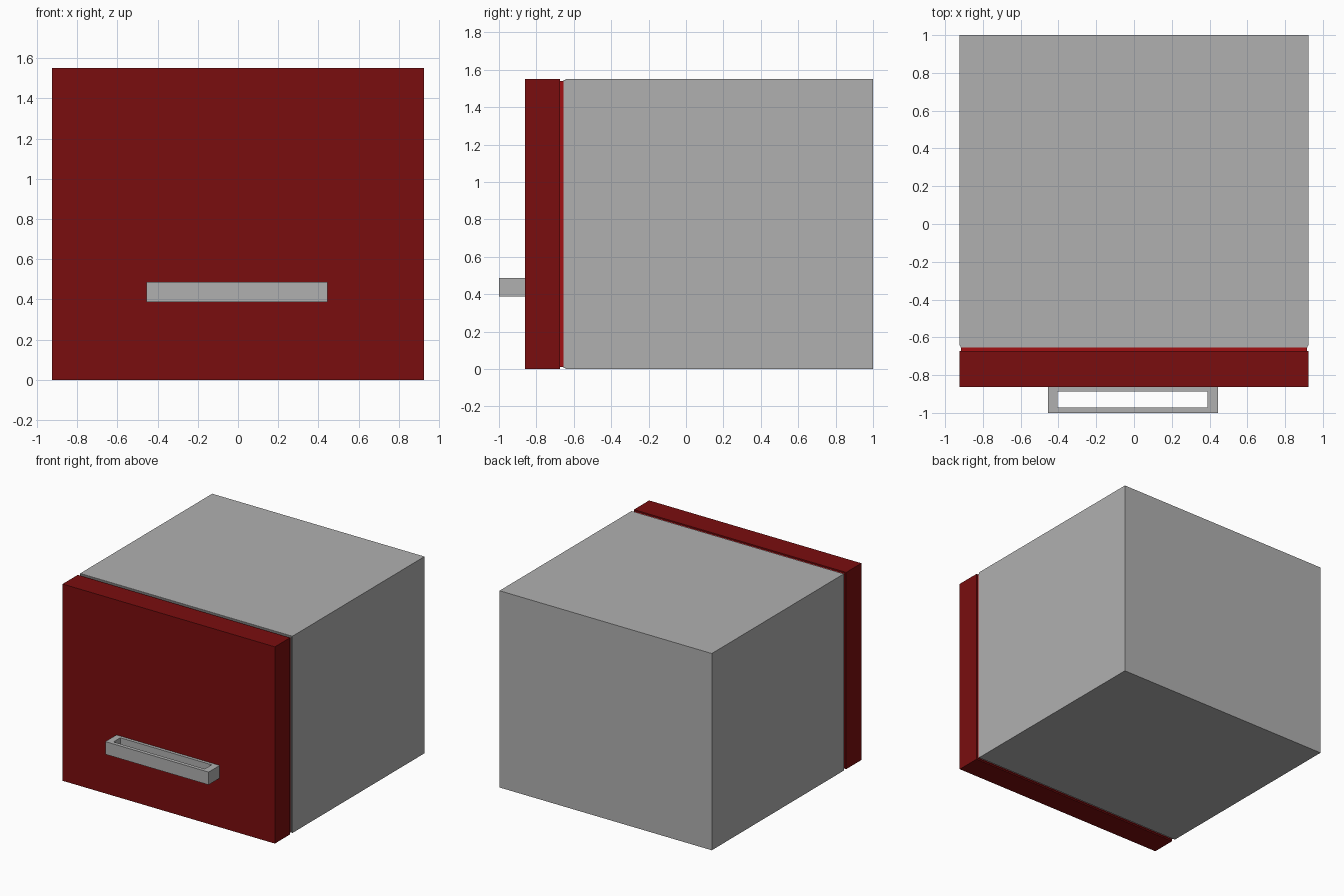
import bpy, bmesh

if "Cube" in bpy.data.objects:
    bpy.data.objects.remove(bpy.data.objects["Cube"])


def material(name, rgb):
    m = bpy.data.materials.new(name)
    m.diffuse_color = (*rgb, 1.0)
    m.use_nodes = True
    m.node_tree.nodes["Principled BSDF"].inputs["Base Color"].default_value = m.diffuse_color
    return m


GREY = material("light grey", (0.434, 0.434, 0.434))
RED = material("deep red", (0.195, 0.004, 0.0045))
SEAL = material("seal red", (0.36, 0.005, 0.006))


def box(name, x, y, z, mat):
    """Axis-aligned box from (min, max) ranges."""
    bm = bmesh.new()
    bmesh.ops.create_cube(bm, size=1)
    for v in bm.verts:
        v.co = [r[0] if c < 0 else r[1] for c, r in zip(v.co, (x, y, z))]
    return finish(name, bm, mat)


def finish(name, bm, mat):
    bmesh.ops.recalc_face_normals(bm, faces=bm.faces)
    me = bpy.data.meshes.new(name)
    bm.to_mesh(me)
    bm.free()
    me.materials.append(mat)
    ob = bpy.data.objects.new(name, me)
    bpy.context.collection.objects.link(ob)
    return ob


W, H = 0.925, 1.55

# Cabinet with a slightly recessed front lip
box("cabinet", (-W, W), (-0.643, 1.0), (0, H), GREY)
box("cabinet_lip", (-W + 0.006, W - 0.006), (-0.655, -0.643), (0.006, H - 0.006), GREY)

# Door and the seal behind it
box("door_seal", (-W + 0.01, W - 0.01), (-0.673, -0.655), (0.01, H - 0.01), SEAL)
box("door", (-W, W), (-0.862, -0.673), (0, H), RED)

# Handle: rectangular ring, open from top to bottom
bm = bmesh.new()
outer = [(-0.456, -1.0), (0.444, -1.0), (0.444, -0.862), (-0.456, -0.862)]
inner = [(-0.405, -0.971), (0.39, -0.971), (0.39, -0.886), (-0.405, -0.886)]
rings = [[bm.verts.new((x, y, z)) for x, y in pts]
         for pts, z in ((outer, 0.387), (outer, 0.487), (inner, 0.487), (inner, 0.387))]
for k in range(4):
    a, b = rings[k], rings[(k + 1) % 4]
    for i in range(4):
        j = (i + 1) % 4
        bm.faces.new((a[i], a[j], b[j], b[i]))
finish("door_handle", bm, GREY)
